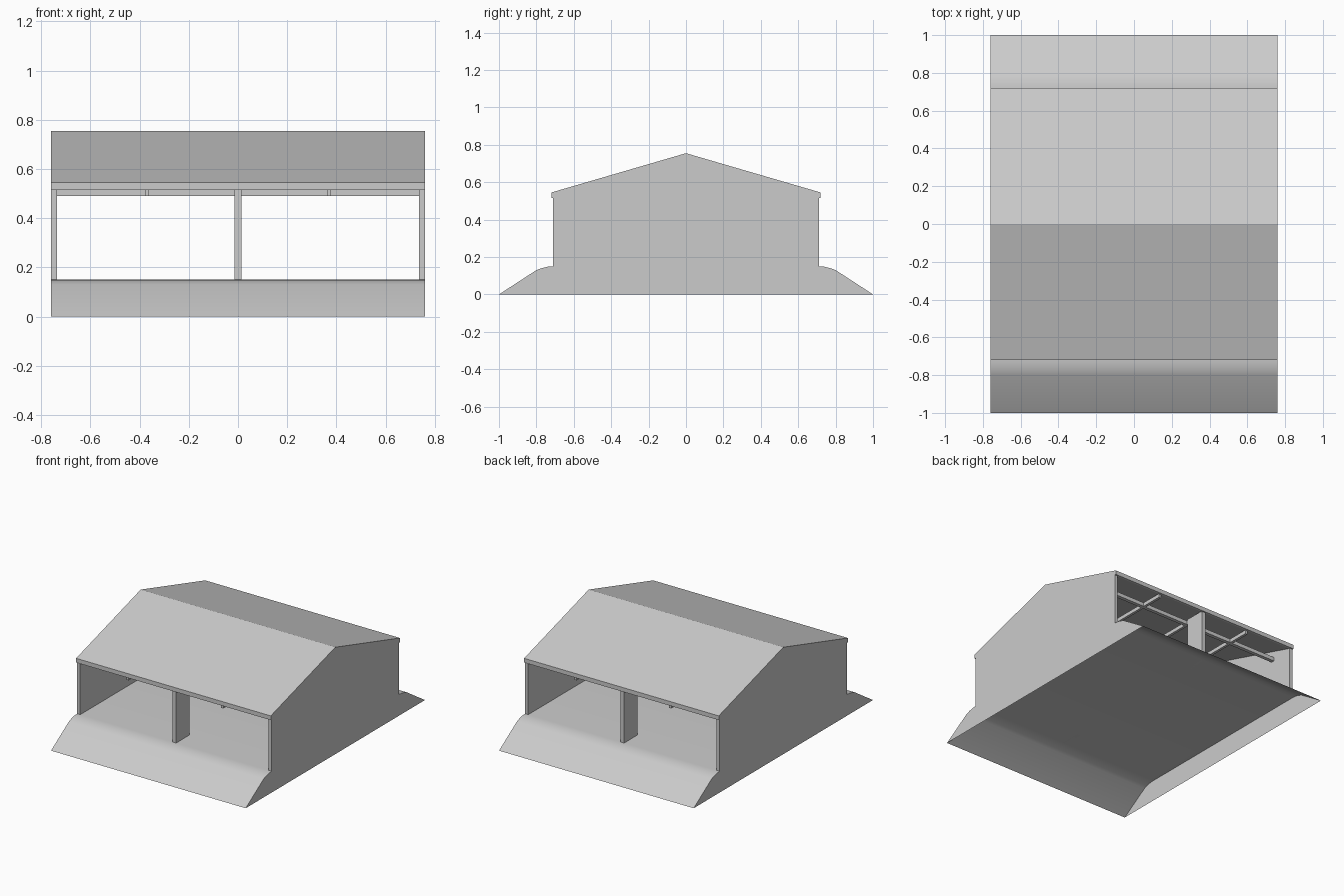
import bpy, bmesh

if "Cube" in bpy.data.objects:
    bpy.data.objects.remove(bpy.data.objects["Cube"])

HX = 0.76  # half width of the shelter


def make(name, bm, smooth=False):
    bmesh.ops.recalc_face_normals(bm, faces=bm.faces)
    me = bpy.data.meshes.new(name)
    bm.to_mesh(me)
    bm.free()
    ob = bpy.data.objects.new(name, me)
    bpy.context.collection.objects.link(ob)
    if smooth:
        bpy.context.view_layer.objects.active = ob
        ob.select_set(True)
        bpy.ops.object.shade_smooth_by_angle(angle=0.4)
        ob.select_set(False)
    return ob


def prism(name, profile, x0, x1, open_bottom=False, smooth=False):
    """Extrude a closed (y, z) profile along x; optionally skip the closing side."""
    bm = bmesh.new()
    a = [bm.verts.new((x0, y, z)) for y, z in profile]
    b = [bm.verts.new((x1, y, z)) for y, z in profile]
    n = len(profile)
    for i in range(n - 1 if open_bottom else n):
        j = (i + 1) % n
        bm.faces.new((a[i], a[j], b[j], b[i]))
    bm.faces.new(a)
    bm.faces.new(b)
    ob = make(name, bm, smooth)
    if open_bottom:
        # hollow shell: make sure the deck faces upward
        me = ob.data
        if max(p.normal.z for p in me.polygons) < 0.5:
            me.flip_normals()
    return ob


def box(name, x0, x1, y0, y1, z0, z1):
    return prism(name, [(y0, z0), (y1, z0), (y1, z1), (y0, z1)], x0, x1)


# hollow floor with rounded ramps at both ends, open underneath
ramp = [(-1, 0), (-0.80, 0.13), (-0.77, 0.141), (-0.74, 0.148), (-0.71, 0.15)]
prism("floor_ramp", ramp + [(-y, z) for y, z in reversed(ramp)], -HX, HX, True, True)

# gabled side walls
gable = [(-0.71, 0.15), (0.71, 0.15), (0.71, 0.54), (0, 0.75), (-0.71, 0.54)]
for s, side in ((-1, "left"), (1, "right")):
    prism(side + "_wall", gable, s * (HX - 0.025), s * HX)

# roof slab with vertical eave edges
prism("roof", [(-0.72, 0.545), (0, 0.755), (0.72, 0.545), (0.72, 0.515),
               (0.705, 0.515), (0, 0.725), (-0.705, 0.515), (-0.72, 0.515)], -HX, HX)

# centre posts, eave beams and inner beams at both openings
for s, end in ((-1, "front"), (1, "back")):
    box(end + "_post", -0.014, 0.014, *sorted((s * 0.71, s * 0.56)), 0.15, 0.52)
    box(end + "_beam", -0.737, 0.737, *sorted((s * 0.55, s * 0.525)), 0.49, 0.517)

# cross beams running from front to back
for x, side in ((-0.37, "left"), (0, "centre"), (0.37, "right")):
    box(side + "_cross_beam", x - 0.009, x + 0.009, -0.705, 0.705, 0.49, 0.517)
